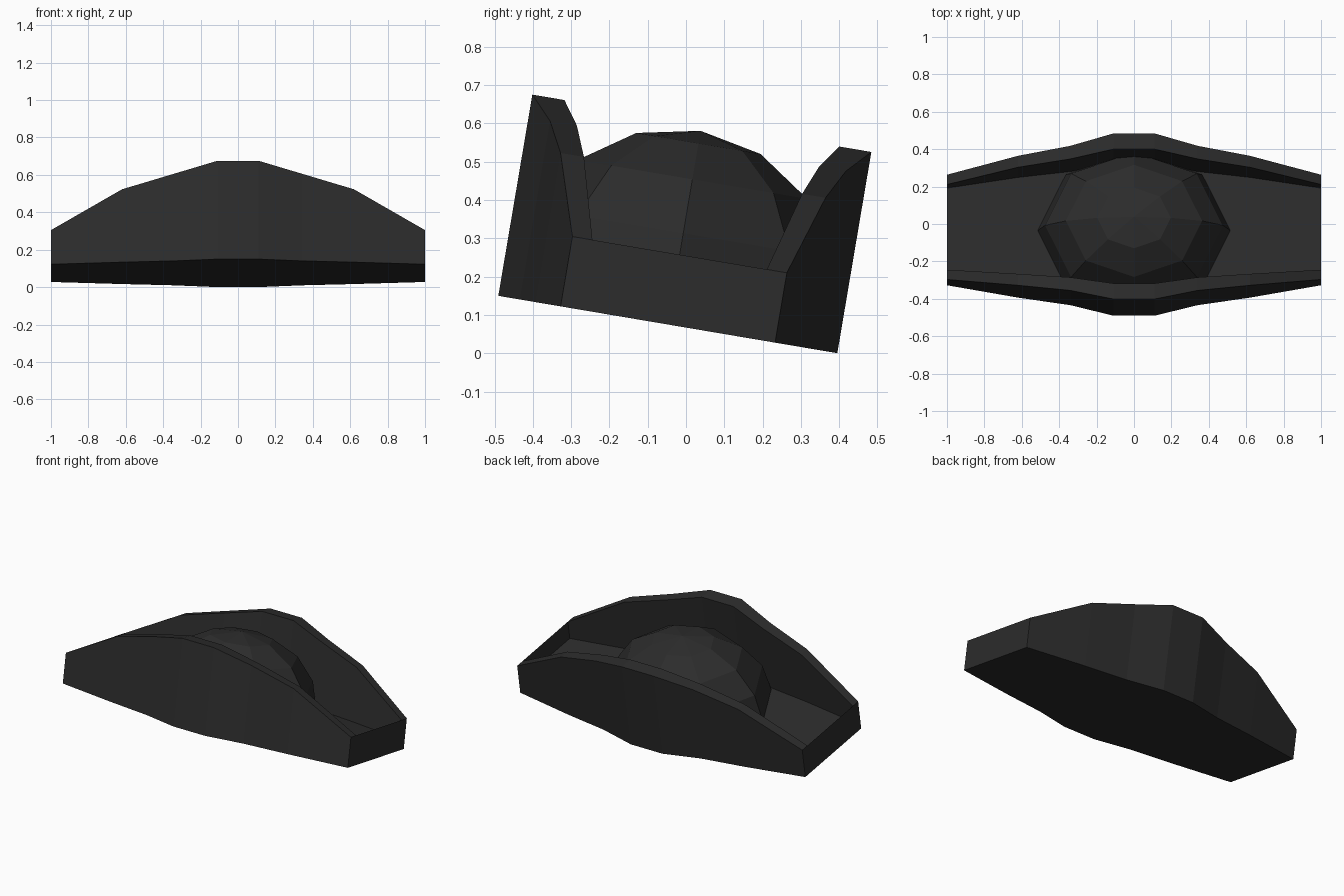
import bpy, bmesh, math
from mathutils import Matrix

if "Cube" in bpy.data.objects:
    bpy.data.objects.remove(bpy.data.objects["Cube"])

TILT = Matrix.Translation((0, -0.0475, 0.075)) @ Matrix.Rotation(math.radians(-9.6), 4, 'X')
FLOOR = 0.07

felt = bpy.data.materials.new("black_felt")
felt.diffuse_color = (0.025, 0.025, 0.025, 1)
felt.use_nodes = True
felt.node_tree.nodes["Principled BSDF"].inputs["Base Color"].default_value = felt.diffuse_color


def finish(bm, name):
    bmesh.ops.recalc_face_normals(bm, faces=bm.faces)
    mesh = bpy.data.meshes.new(name)
    bm.to_mesh(mesh)
    bm.free()
    mesh.transform(TILT)
    mesh.materials.append(felt)
    obj = bpy.data.objects.new(name, mesh)
    bpy.context.collection.objects.link(obj)
    return obj


# Folded brim: U-shaped sections lofted along x (x, half width, height, wall thickness)
half = [(0.11, 0.449, 0.533, 0.085), (0.34, 0.392, 0.473, 0.071),
        (0.62, 0.351, 0.395, 0.062), (1.0, 0.284, 0.185, 0.053)]
stations = [(-x, w, h, t) for x, w, h, t in reversed(half)] + half
bm = bmesh.new()
loops = []
for x, w, h, t in stations:
    side = [(-w, 0), (-w, h), (t - w, h), (t - w, FLOOR)]
    section = side + [(-y, z) for y, z in reversed(side)]
    loops.append([bm.verts.new((x, y, z)) for y, z in section])
for a, b in zip(loops, loops[1:]):
    for i in range(8):
        j = (i + 1) % 8
        bm.faces.new((a[i], a[j], b[j], b[i]))
# U-shaped end caps: two walls and the floor strip
for l in (loops[0], loops[-1]):
    bm.faces.new(l)
bmesh.ops.triangulate(bm, faces=[f for f in bm.faces if len(f.verts) > 4])
finish(bm, "folded_brim")

# Crown: upper half of an eight-sided sphere, just above the brim floor
bm = bmesh.new()
bmesh.ops.create_uvsphere(bm, u_segments=8, v_segments=8, radius=1)
bmesh.ops.delete(bm, geom=[v for v in bm.verts if v.co.z < -0.01], context='VERTS')
bm.transform(Matrix.Translation((0, 0, FLOOR + 0.004)) @ Matrix.Diagonal((0.515, 0.43, 0.439, 1)))
finish(bm, "crown")
